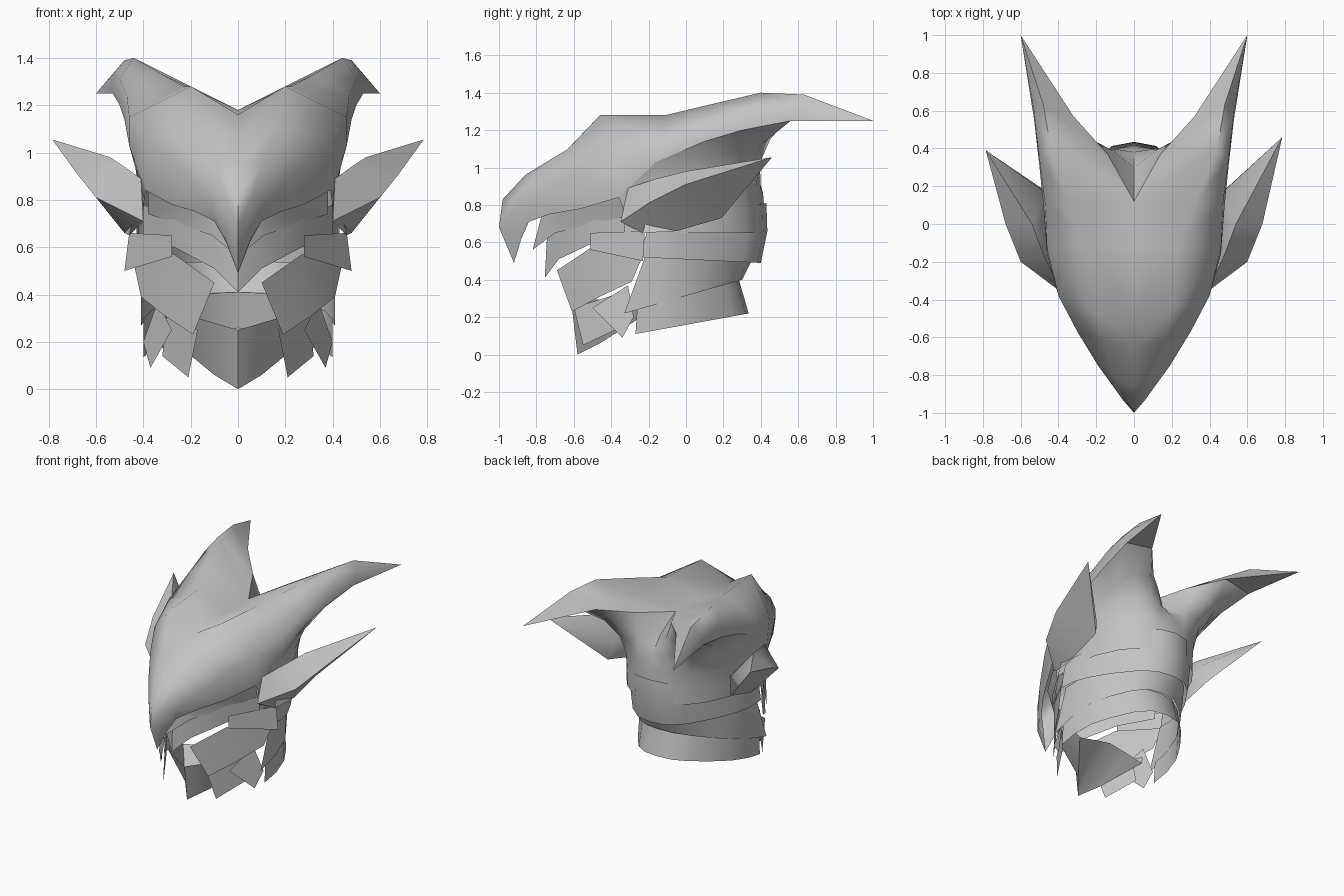
import bpy
import bmesh
import math
from mathutils import Vector

default_cube = bpy.data.objects.get("Cube")
if default_cube:
    bpy.data.objects.remove(default_cube, do_unlink=True)

steel = bpy.data.materials.new("plain_grey")
steel.use_nodes = True
steel.diffuse_color = (.55, .55, .55, 1)
steel.node_tree.nodes["Principled BSDF"].inputs["Base Color"].default_value = steel.diffuse_color

HEAD_CENTRE = Vector((0, -.1, .7))


def finish(name, mesh_builder, pivot, smooth_angle):
    """Weld, orient outward from the pivot, and smooth the finished shell."""
    bmesh.ops.remove_doubles(mesh_builder, verts=mesh_builder.verts, dist=.0005)
    bmesh.ops.recalc_face_normals(mesh_builder, faces=mesh_builder.faces)
    outward = sum(face.normal.dot(face.calc_center_median() - pivot) * face.calc_area()
                  for face in mesh_builder.faces)
    if outward < 0:
        bmesh.ops.reverse_faces(mesh_builder, faces=mesh_builder.faces)
    mesh = bpy.data.meshes.new(name)
    mesh_builder.to_mesh(mesh)
    mesh_builder.free()
    mesh.materials.append(steel)
    part = bpy.data.objects.new(name, mesh)
    bpy.context.collection.objects.link(part)
    bpy.ops.object.select_all(action="DESELECT")
    part.select_set(True)
    bpy.context.view_layer.objects.active = part
    bpy.ops.object.shade_smooth_by_angle(angle=math.radians(smooth_angle))


def add_sheet(mesh_builder, rows, side, closed=False):
    """Skin neighbouring rows of points with quads or end triangles."""
    grid = [[mesh_builder.verts.new((side * x, y, z)) for x, y, z in row] for row in rows]
    for lower, upper in zip(grid, grid[1:]):
        count = len(lower)
        for i in range(count if closed else count - 1):
            j = (i + 1) % count
            corners = [lower[i], lower[j], upper[j], upper[i]]
            unique = []
            for corner in corners:
                if all((corner.co - other.co).length > .0005 for other in unique):
                    unique.append(corner)
            if len(unique) > 2:
                mesh_builder.faces.new(unique)


def central_shell(name, rows, smooth_angle=50):
    """One object made of both halves, welded on the centre line."""
    mesh_builder = bmesh.new()
    for side in (-1, 1):
        add_sheet(mesh_builder, rows, side)
    finish(name, mesh_builder, HEAD_CENTRE, smooth_angle)


def paired_plates(name, rows):
    """A left plate and a matching right plate."""
    for label, side in (("left", 1), ("right", -1)):
        mesh_builder = bmesh.new()
        add_sheet(mesh_builder, rows, side)
        finish(label + "_" + name, mesh_builder, HEAD_CENTRE, 40)


# Half outline of the nape: share of the width, share of the back or front depth
NAPE_PLAN = [(0, 1), (.27, .95), (.5, .75), (.75, .36), (.92, 0), (1, -.5), (1, -1)]


def neck_band(name, width, levels):
    """Horseshoe band; each level holds back depth and height, front depth and height."""
    rows = []
    for back, back_height, front, front_height in levels:
        row = []
        for across, along in NAPE_PLAN:
            y = along * (back if along > 0 else front)
            share = (back - y) / (back + front)
            row.append((width * across, y, back_height + (front_height - back_height) * share))
        rows.append(row)
    central_shell(name, rows)


# Crown: each row runs from the centre line over the lobe to the lower edge
beak_tip, horn_tip = (0, -.92, .49), (.6, 1, 1.25)
horn_inner, horn_outer = (.32, .57, 1.28), (.53, .56, 1.25)
nape_side, notch = (.14, .37, 1.23), (0, .12, 1.18)
crown_edge = [(.39, -.36, .84), (.46, -.16, 1.03), (.48, .1, 1.14), (.5, .3, 1.2)]
crown = [
    [beak_tip] * 4,
    [(0, -1, .68), (.03, -.96, .67), (.06, -.91, .65), (.05, -.88, .62)],
    [(0, -.98, .83), (.06, -.93, .82), (.11, -.86, .78), (.1, -.84, .71)],
    [(0, -.86, .96), (.1, -.82, .95), (.19, -.75, .87), (.18, -.73, .75)],
    [(0, -.66, 1.07), (.16, -.63, 1.1), (.3, -.57, .98), (.28, -.56, .78)],
    [(0, -.48, 1.16), (.2, -.46, 1.28), (.4, -.38, 1.06), crown_edge[0]],
    [(0, -.13, 1.18), (.23, -.11, 1.28), (.46, -.13, 1.15), crown_edge[1]],
    [notch, (.32, .1, 1.33), (.47, .1, 1.24), crown_edge[2]],
    [nape_side, (.44, .4, 1.4), (.5, .34, 1.31), crown_edge[3]],
    [horn_inner, (.48, .63, 1.39), (.53, .6, 1.33), horn_outer],
    [horn_tip] * 4,
]
central_shell("crown_with_horns", crown, 70)

# Skull wall: flares upward from the head ring into the horns and notch
skull_top = crown_edge + [horn_outer, horn_inner, nape_side, notch]
skull_base = [(.4, -.33), (.42, -.14), (.39, .07), (.32, .22), (.25, .31),
              (.17, .37), (.09, .4), (0, .42)]
skull = []
for step in range(6):
    rise = step / 5
    flare = rise ** 4
    skull.append([(bx + (tx - bx) * flare, by + (ty - by) * flare, .65 + (tz - .65) * rise)
                  for (bx, by), (tx, ty, tz) in zip(skull_base, skull_top)])
central_shell("skull_wall", skull, 60)

# Underside of each horn
paired_plates("horn_underside", [[horn_outer, horn_inner], [horn_tip] * 2])

# Overlapping bands around the nape and neck
neck_band("upper_band", .43, [(.43, .81, .2, .68), (.435, .66, .22, .62), (.4, .49, .24, .52)])
neck_band("middle_band", .41, [(.37, .54, .22, .52), (.3, .4, .33, .22)])
neck_band("collar", .4, [(.28, .41, .26, .26), (.335, .22, .27, .11)])

# Brow and nose guard
central_shell("brow_plate", [
    [(0, -.77, .75), (.2, -.66, .77), (.38, -.34, .85)],
    [(0, -.82, .56), (.11, -.7, .65), (.38, -.32, .74)],
])
central_shell("nose_guard", [
    [(0, -.74, .69), (.12, -.67, .69), (.27, -.49, .72), (.4, -.26, .78)],
    [(0, -.755, .41), (.1, -.68, .51), (.27, -.49, .6), (.4, -.26, .6)],
])

# Temple and cheek plates
paired_plates("temple_plate", [
    [(.28, -.51, .65), (.46, -.22, .66)],
    [(.28, -.51, .56), (.48, -.23, .5)],
])
paired_plates("cheek_plate", [
    [(.1, -.69, .45), (.27, -.51, .57), (.44, -.23, .53)],
    [(.19, -.61, .23), (.31, -.46, .31), (.41, -.29, .39)],
])

# Jaw fangs
paired_plates("inner_fang", [
    [(.17, -.6, .25), (.3, -.38, .32)],
    [(.21, -.55, .05), (.32, -.36, .14)],
])
paired_plates("outer_fang", [
    [(.28, -.5, .25), (.34, -.31, .37)],
    [(.37, -.34, .09), (.4, -.28, .2)],
])

# Chin: front faces folding under into a raised floor
central_shell("chin_guard", [
    [(0, -.61, .25), (.17, -.55, .3), (.31, -.28, .28)],
    [(0, -.58, 0), (.1, -.46, .06), (.27, -.24, .2)],
    [(0, -.25, .26), (.13, -.24, .23), (.27, -.24, .2)],
], 60)

# Ear fins: closed rings of top, front, bottom and back points
for label, side, reach in (("left", 1, .46), ("right", -1, .39)):
    fin_builder = bmesh.new()
    fin = [
        [(.41, -.31, .89), (.4, -.35, .71), (.46, -.23, .65), (.42, -.2, .8)],
        [(.48, -.16, .94), (.6, -.2, .81), (.48, -.05, .66), (.43, .02, .82)],
        [(.54, 0, .98), (.68, 0, .91), (.49, .19, .73), (.46, .16, .85)],
        [(.785, reach, 1.055)] * 4,
    ]
    add_sheet(fin_builder, fin, side, closed=True)
    finish(label + "_ear_fin", fin_builder, Vector((side * .5, 0, .85)), 60)
